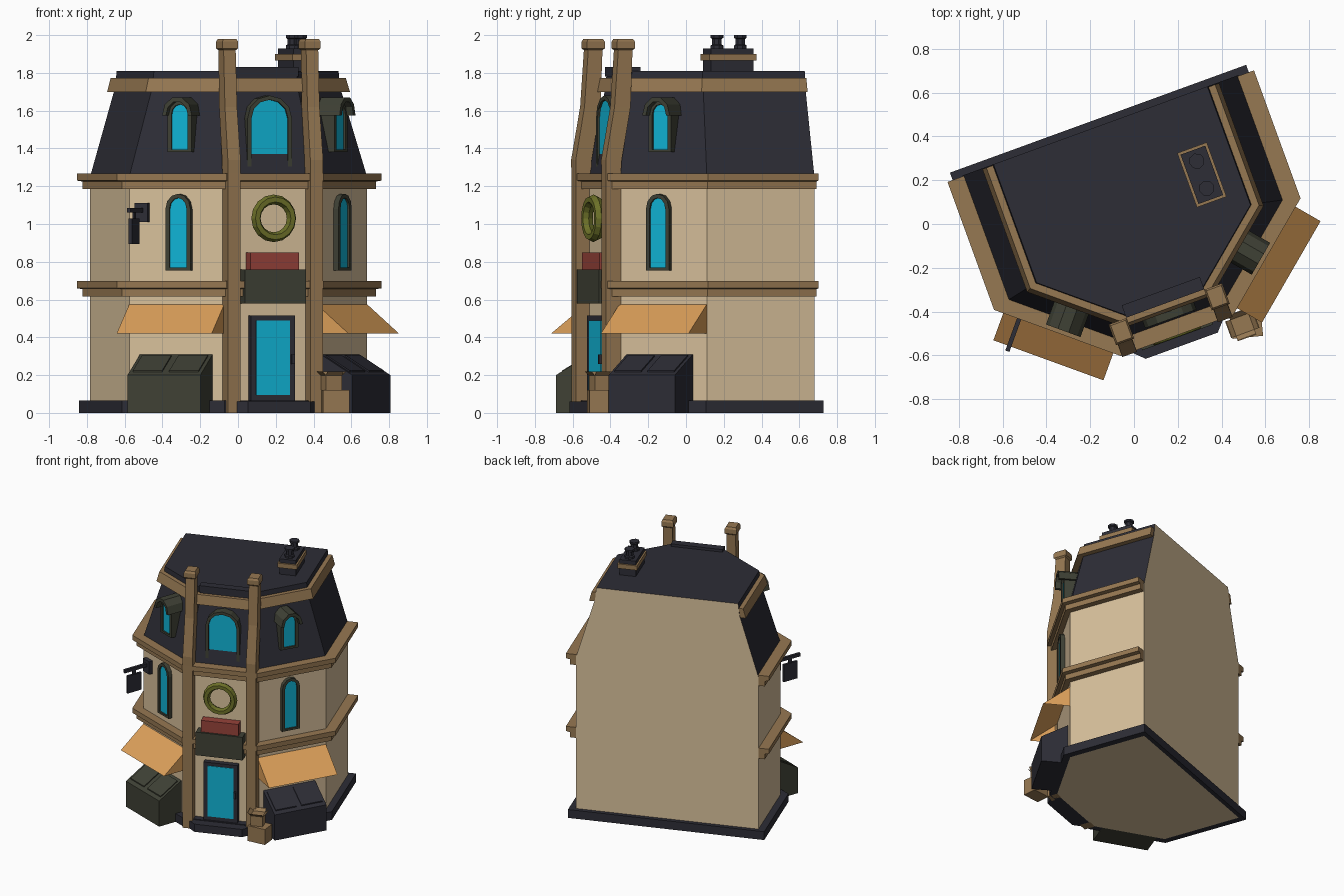
import bpy, bmesh, math
from mathutils import Matrix, Vector

if "Cube" in bpy.data.objects:
    bpy.data.objects.remove(bpy.data.objects["Cube"])


def material(name, hexa):
    def lin(c):
        c /= 255
        return c / 12.92 if c <= 0.04045 else ((c + 0.055) / 1.055) ** 2.4
    m = bpy.data.materials.new(name)
    m.diffuse_color = (*[lin((hexa >> s) & 255) for s in (16, 8, 0)], 1)
    m.use_nodes = True
    m.node_tree.nodes["Principled BSDF"].inputs["Base Color"].default_value = m.diffuse_color
    return m


WALL = material("cream_plaster", 0xD9C19C)
TRIM = material("brown_trim", 0x967852)
DARK = material("dark_slate", 0x2D2D36)
OLIVE = material("dark_olive", 0x3F4135)
GLASS = material("cyan_glass", 0x10B4D6)
ORANGE = material("orange_cloth", 0xDDA05A)
RED = material("red_panel", 0x96423A)
GREEN = material("wreath_green", 0x6C7028)

# building frame: turned 20 degrees; facet frames: x along chamfer wall, y outward
A = math.radians(40)
B = Matrix.Rotation(math.radians(20), 4, 'Z') @ Matrix.Translation((0.01, 0, 0))
FACET = Matrix(((math.cos(A), -math.sin(A), 0, -0.67),
                (-math.sin(A), -math.cos(A), 0, -0.13),
                (0, 0, 1, 0), (0, 0, 0, 1)))
SIDES = {"left": B @ FACET, "right": B @ Matrix.Diagonal((-1, 1, 1, 1)) @ FACET}
FRONT = B @ Matrix.Diagonal((1, -1, 1, 1))   # y outward from the door wall


def loft(name, loops, mats, M=B, cap0=True, cap1=True, closed=False, rule=None):
    """Skin a chain of equal-length closed loops; rule(face) picks material_index."""
    mats = mats if isinstance(mats, list) else [mats]
    bm = bmesh.new()
    rings = [[bm.verts.new(M @ Vector(p)) for p in lp] for lp in loops]
    n = len(rings[0])
    pairs = list(zip(rings, rings[1:])) + ([(rings[-1], rings[0])] if closed else [])
    for a, b in pairs:
        for i in range(n):
            j = (i + 1) % n
            bm.faces.new((a[i], a[j], b[j], b[i]))
    if cap0 and not closed:
        bm.faces.new(rings[0])
    if cap1 and not closed:
        f = bm.faces.new(rings[-1])
        if len(mats) > 1 and rule is None:
            f.material_index = 1
    bmesh.ops.recalc_face_normals(bm, faces=bm.faces)
    if rule:
        for f in bm.faces:
            f.material_index = rule(f)
    me = bpy.data.meshes.new(name)
    bm.to_mesh(me)
    bm.free()
    for m in mats:
        me.materials.append(m)
    ob = bpy.data.objects.new(name, me)
    bpy.context.collection.objects.link(ob)
    return ob


def rect(x0, x1, y0, y1, z):
    return [(x0, y0, z), (x1, y0, z), (x1, y1, z), (x0, y1, z)]


def box(name, x0, x1, y0, y1, z0, z1, mat, M=B):
    return loft(name, [rect(x0, x1, y0, y1, z0), rect(x0, x1, y0, y1, z1)], mat, M)


def foot(w, c, f, back, z):
    """Six-sided footprint: half width, chamfer start, front, back."""
    h = w - (c - f) / math.tan(A)
    return [(x, y, z) for x, y in
            ((-w, back), (-w, c), (-h, f), (h, f), (w, c), (w, back))]


def arch(cx, hw, z0, zs, z1, n):
    arc = [(cx + hw * math.cos(math.pi * k / 6), n, zs + (z1 - zs) * math.sin(math.pi * k / 6))
           for k in range(7)]
    return [(cx - hw, n, z0), (cx + hw, n, z0)] + arc


def window(name, M, cx, hw, z0, zs, z1, n0, n1, b=0.022):
    def inner(n):
        return arch(cx, hw - b, z0 + b * 0.7, zs, z1 - b, n)
    loft(name, [arch(cx, hw, z0, zs, z1, n0), arch(cx, hw, z0, zs, z1, n1), inner(n1),
                inner(n1 - 0.012)], [OLIVE, GLASS], M)


# walls, plinth and door step
BK = 0.476
WF = (0.67, -0.13, -0.475)
loft("walls", [foot(*WF, BK, 0), foot(*WF, BK, 1.25)], WALL)
PL = (0.72, -0.153, -0.525, 0.508)
loft("plinth", [foot(*WF, BK, 0), foot(*PL, 0), foot(*PL, 0.065), foot(*WF, BK, 0.065)],
     DARK, closed=True)
step = [(-0.25, -0.52), (-0.17, -0.597), (0.18, -0.597), (0.25, -0.52)]
loft("door_step", [[(x, y, z) for x, y in step] for z in (0, 0.06)], DARK)

# storey cornices, each a narrow band under a wide band
for nm, z in (("lower", 0.615), ("upper", 1.185)):
    lo, hi = (0.715, -0.143, -0.52, BK - 0.004), (0.745, -0.15, -0.545, BK - 0.004)
    loft(nm + "_cornice", [foot(*lo, z), foot(*lo, z + 0.04), foot(*hi, z + 0.045),
                           foot(*hi, z + 0.082)], TRIM)

# mansard roof with plain plaster rear gable
back_dir = (B.to_3x3() @ Vector((0, 1, 0)))
gable = lambda f: 1 if f.normal.dot(back_dir) > 0.95 else 0
loft("mansard_roof", [foot(*WF, BK, 1.25), foot(0.53, -0.10, -0.39, BK, 1.72),
                      foot(0.52, -0.10, -0.385, BK, 1.81)], [DARK, WALL], rule=gable)
loft("roof_cornice", [foot(0.575, -0.125, -0.43, BK - 0.004, 1.70),
                      foot(0.556, -0.115, -0.415, BK - 0.004, 1.772)], TRIM)

# pilasters that follow the roof slope up to capped posts
for nm, s in (("left", -1), ("right", 1)):
    path = [(-0.51, 0, 0.036, 0.042), (-0.51, 1.27, 0.036, 0.042), (-0.508, 1.34, 0.036, 0.045),
            (-0.458, 1.62, 0.034, 0.045), (-0.442, 1.92, 0.034, 0.04),
            (-0.442, 1.93, 0.044, 0.05), (-0.442, 1.965, 0.044, 0.05), (-0.442, 1.98, 0.036, 0.042)]
    loft(nm + "_pilaster", [rect(s * 0.2325 - a, s * 0.2325 + a, v - d, v + d, z)
                            for v, z, a, d in path], TRIM)

# central roof window and its flat cap
window("central_roof_window", FRONT, 0, 0.125, 1.268, 1.56, 1.68, 0.36, 0.465)
box("central_window_cap", -0.19, 0.19, -0.39, -0.33, 1.78, 1.83, DARK)

# door, signboard and wreath on the front wall
box("door_frame", -0.125, 0.125, 0.46, 0.515, 0.06, 0.515, DARK, FRONT)
box("door_glass", -0.095, 0.095, 0.51, 0.519, 0.095, 0.49, GLASS, FRONT)
box("door_handle", 0.1, 0.115, 0.51, 0.535, 0.26, 0.31, DARK, FRONT)
box("shop_sign", -0.172, 0.172, 0.46, 0.555, 0.58, 0.76, OLIVE, FRONT)
box("red_sign_panel", -0.137, 0.137, 0.46, 0.54, 0.755, 0.85, RED, FRONT)
wreath = []
for i in range(16):
    a = 2 * math.pi * i / 16
    wreath.append([((0.1 + 0.026 * math.cos(b)) * math.cos(a), 0.525 + 0.032 * math.sin(b),
                    1.03 + (0.1 + 0.026 * math.cos(b)) * math.sin(a))
                   for b in [math.pi * k / 3 for k in range(6)]])
loft("wreath", wreath, GREEN, FRONT, closed=True)

# parts repeated on both chamfered walls
for nm, M in SIDES.items():
    c = 0.285
    window(nm + "_window", M, c, 0.07, 0.755, 1.08, 1.16, -0.02, 0.03)
    window(nm + "_dormer_window", M, c, 0.068, 1.38, 1.58, 1.655, -0.12, 0.005)
    prof = [(c + r * math.cos(math.pi * k / 5), 1.575 + h * math.sin(math.pi * k / 5))
            for r, h, ks in ((0.084, 0.1, range(6)), (0.062, 0.075, range(5, -1, -1))) for k in ks]
    loft(nm + "_dormer_hood", [[(x, n, z) for x, z in prof] for n in (-0.11, 0.045)], OLIVE, M)
    # awning: sloped cloth with side gussets, open beneath
    w, n, zt, zb = 0.535, 0.195, 0.575, 0.42
    loft(nm + "_awning", [[(0, 0, zb), (0, 0, zt), (0, n, zb)],
                          [(w, 0, zb), (w, 0, zt), (w, n, zb)]], ORANGE, M)
    me = bpy.data.objects[nm + "_awning"].data
    bm = bmesh.new()
    bm.from_mesh(me)
    open_faces = [f for f in bm.faces if len(f.verts) == 4 and
                  (abs(f.normal.z) > 0.9 or abs(f.normal.z) < 0.1)]
    bmesh.ops.delete(bm, geom=open_faces, context='FACES')
    bm.to_mesh(me)
    bm.free()
    # dumpster with sloping lid and two lid panels
    mat = OLIVE if nm == "left" else DARK
    t0, t1 = (0.06, 0.47) if nm == "left" else (0.085, 0.49)
    side = [(0.0, 0), (0.192, 0), (0.192, 0.2), (0.0, 0.31)]
    loft(nm + "_dumpster", [[(t, y, z) for y, z in side] for t in (t0, t1)], mat, M)
    half = (t1 - t0) / 2
    slope = lambda y, e: 0.31 - 0.11 * y / 0.192 + e
    for k in (0, 1):
        a, b = t0 + k * half + 0.02, t0 + (k + 1) * half - 0.02
        loft(nm + "_dumpster_lid_%d" % k,
             [[(x, y, slope(y, e)) for x, y, _ in rect(a, b, 0.02, 0.165, 0)]
              for e in (-0.002, 0.008)], mat, M)

# hanging sign on the left chamfer
L = SIDES["left"]
box("sign_wall_plate", 0.04, 0.115, -0.01, 0.03, 1.01, 1.11, DARK, L)
box("sign_arm", 0.067, 0.087, 0.02, 0.22, 1.06, 1.085, DARK, L)
box("sign_hanger", 0.073, 0.081, 0.12, 0.15, 1.02, 1.065, DARK, L)
box("hanging_sign", 0.068, 0.086, 0.075, 0.195, 0.895, 1.03, DARK, L)

# chimney with two flared pots
for nm, e, z0, z1, m in (("base", 0, 1.80, 1.865, DARK), ("band", 0.012, 1.865, 1.9, TRIM),
                         ("top", 0, 1.9, 1.93, DARK)):
    box("chimney_" + nm, 0.298 - e, 0.418 + e, -0.015 - e, 0.225 + e, z0, z1, m)
for k, v in enumerate((0.04, 0.172)):
    loft("chimney_pot_%d" % k,
         [[(0.358 + r * math.cos(math.pi * i / 4), v + r * math.sin(math.pi * i / 4), z)
           for i in range(8)]
          for r, z in ((0.036, 1.92), (0.036, 1.945), (0.027, 1.95), (0.027, 1.98),
                       (0.036, 1.985), (0.036, 2.0))], DARK)

# cardboard boxes beside the right dumpster
C0 = Matrix.Translation((0.515, -0.465, 0)) @ Matrix.Rotation(0.1, 4, 'Z')
C1 = Matrix.Translation((0.495, -0.46, 0)) @ Matrix.Rotation(0.35, 4, 'Z')
box("lower_carton", -0.07, 0.07, -0.053, 0.053, 0, 0.12, TRIM, C0)
box("upper_carton", -0.045, 0.045, -0.04, 0.04, 0.12, 0.2, TRIM, C1)
for k in range(4):
    R = C1 @ Matrix.Rotation(k * math.pi / 2, 4, 'Z')
    d = 0.04 if k % 2 == 0 else 0.045
    h = 0.045 if k % 2 == 0 else 0.04
    loft("carton_flap_%d" % k, [[(-h, d - 0.004, 0.197), (h, d - 0.004, 0.197),
                                 (h, d, 0.197), (-h, d, 0.197)],
                                [(-h, d + 0.02, 0.22), (h, d + 0.02, 0.22),
                                 (h, d + 0.024, 0.22), (-h, d + 0.024, 0.22)]], TRIM, R)
